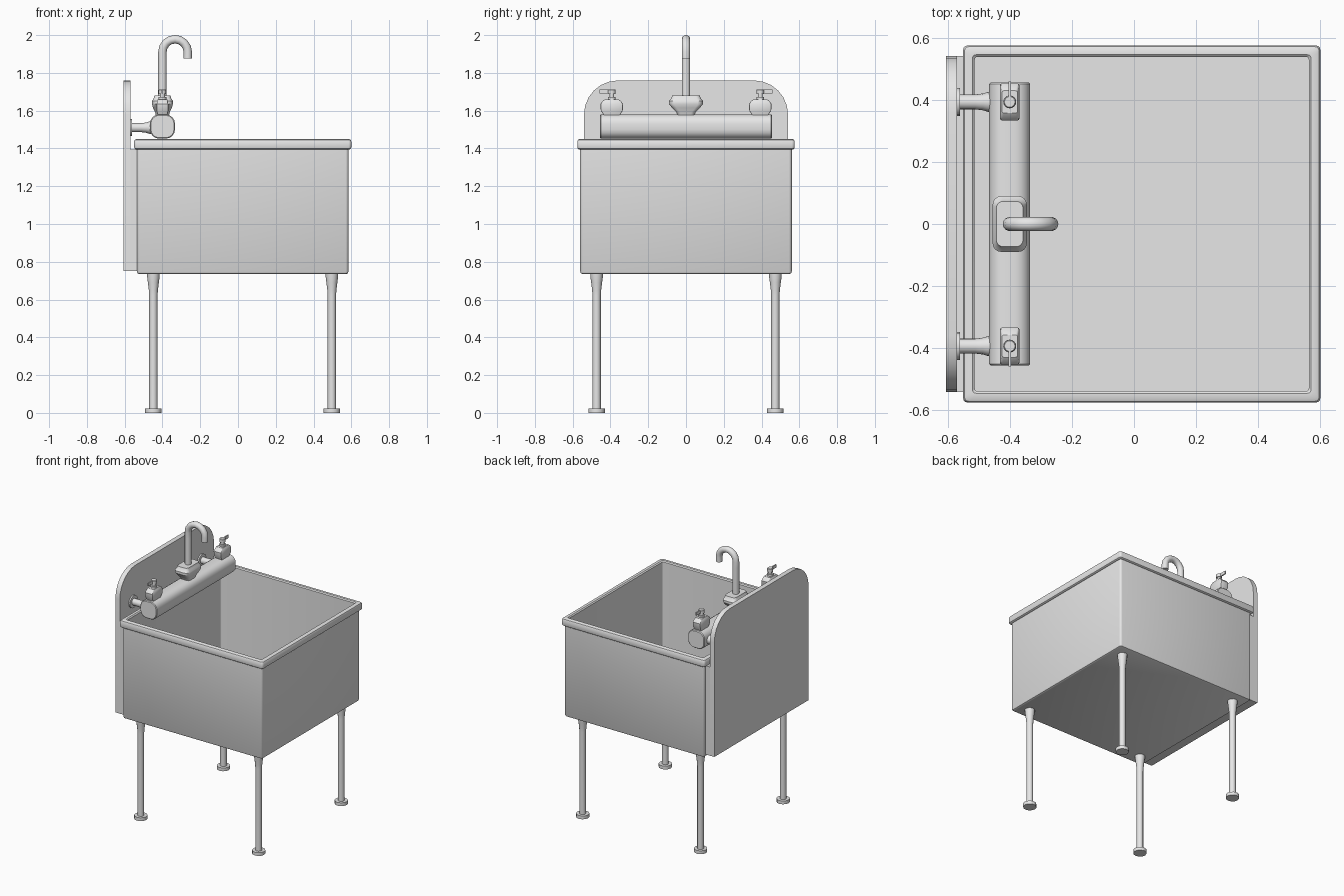
import bpy, bmesh, math
from mathutils import Vector, Matrix

if "Cube" in bpy.data.objects:
    bpy.data.objects.remove(bpy.data.objects["Cube"])

grey = bpy.data.materials.new("light grey")
grey.diffuse_color = (0.8, 0.8, 0.8, 1)
grey.use_nodes = True
grey.node_tree.nodes["Principled BSDF"].inputs["Base Color"].default_value = grey.diffuse_color


def loft(name, rings, matrix=Matrix(), angle=35):
    """Skin a list of equal-length point rings, capping both ends."""
    bm = bmesh.new()
    loops = [[bm.verts.new(matrix @ Vector(p)) for p in ring] for ring in rings]
    n = len(loops[0])
    for a, b in zip(loops, loops[1:]):
        for i in range(n):
            j = (i + 1) % n
            bm.faces.new((a[i], a[j], b[j], b[i]))
    bm.faces.new(loops[0][::-1])
    bm.faces.new(loops[-1])
    bmesh.ops.remove_doubles(bm, verts=bm.verts, dist=1e-5)
    bmesh.ops.recalc_face_normals(bm, faces=bm.faces)
    me = bpy.data.meshes.new(name)
    bm.to_mesh(me)
    bm.free()
    me.materials.append(grey)
    ob = bpy.data.objects.new(name, me)
    bpy.context.collection.objects.link(ob)
    bpy.ops.object.select_all(action='DESELECT')
    ob.select_set(True)
    bpy.context.view_layer.objects.active = ob
    bpy.ops.object.shade_smooth_by_angle(angle=math.radians(angle))
    return ob


def rect(z, hx, hy, r, seg=3):
    """Rounded rectangle ring at height z."""
    pts = []
    for k, (sx, sy) in enumerate(((1, 1), (-1, 1), (-1, -1), (1, -1))):
        for s in range(seg + 1):
            a = math.pi / 2 * (k + s / seg)
            pts.append((sx * (hx - r) + r * math.cos(a), sy * (hy - r) + r * math.sin(a), z))
    return pts


def lathe(name, profile, matrix, seg=4):
    """Turned part from (height, radius) pairs."""
    return loft(name, [rect(z, r, r, r, seg) for z, r in profile], matrix)


def box(name, x0, x1, y0, y1, z0, z1):
    c = Matrix.Translation(((x0 + x1) / 2, (y0 + y1) / 2, 0))
    hx, hy = (x1 - x0) / 2, (y1 - y0) / 2
    return loft(name, [[(-hx, -hy, z), (hx, -hy, z), (hx, hy, z), (-hx, hy, z)] for z in (z0, z1)], c)


# Basin: outer wall, rolled rim, inner wall and floor in one skin
R = 0.015
loft("basin", [
    rect(0.735, 0.548, 0.548, 0.01), rect(0.739, 0.556, 0.556, 0.014),
    rect(0.748, 0.56, 0.56, R), rect(1.395, 0.56, 0.56, R),
    rect(1.395, 0.567, 0.567, R), rect(1.40, 0.573, 0.573, R), rect(1.408, 0.575, 0.575, R),
    rect(1.437, 0.575, 0.575, R), rect(1.446, 0.571, 0.571, R), rect(1.45, 0.563, 0.563, R),
    rect(1.45, 0.545, 0.545, 0.012), rect(1.443, 0.538, 0.538, 0.01),
    rect(0.765, 0.538, 0.538, 0.01)], Matrix.Translation((0.025, 0, 0)))

# Splashback with rounded top corners, and the thicker block behind the basin
outline = [(-0.54, 0.752), (0.54, 0.752)]
for k, cy in ((0, 0.36), (1, -0.36)):
    for s in range(7):
        a = math.pi / 2 * (k + s / 6)
        outline.append((cy + 0.18 * math.cos(a), 1.58 + 0.18 * math.sin(a)))
loft("splashback", [[(x, y, z) for y, z in outline] for x in (-0.605, -0.57)], angle=20)
box("splashback_block", -0.57, -0.534, -0.54, 0.54, 0.752, 1.395)

# Legs with flared top and round foot
for lx, fx in ((-0.448, "back"), (0.497, "front")):
    for ly, sy in ((-0.473, "right"), (0.473, "left")):
        lathe(f"{fx}_{sy}_leg", [
            (0, 0.044), (0.024, 0.044), (0.024, 0.022), (0.62, 0.022), (0.65, 0.024),
            (0.69, 0.029), (0.72, 0.033), (0.74, 0.034)], Matrix.Translation((lx, ly, 0)), 3)

# Horizontal tap body
turn_y = Matrix.Translation((-0.40, 0, 1.516)) @ Matrix.Rotation(-math.pi / 2, 4, 'X')
loft("tap_body", [rect(y, 0.066 - d, 0.064 - d, 0.048 - d, 4) for y, d in
                  ((-0.456, 0.005), (-0.451, 0), (0.451, 0), (0.456, 0.005))], turn_y)

for s, side in ((-1, "right"), (1, "left")):
    y = s * 0.393
    # Wall connector with flange and flared end
    lathe(side + "_wall_connector", [
        (0, 0.045), (0.011, 0.045), (0.011, 0.024), (0.06, 0.024), (0.085, 0.027),
        (0.10, 0.032), (0.125, 0.034)],
        Matrix.Translation((-0.571, y, 1.51)) @ Matrix.Rotation(math.pi / 2, 4, 'Y'))
    # Valve housing, spindle and lever
    at = Matrix.Translation((-0.40, y, 0))
    loft(side + "_valve", [rect(z, hx, hy, 0.006, 2) for z, hx, hy in (
        (1.56, 0.025, 0.042), (1.58, 0.027, 0.045), (1.60, 0.031, 0.058),
        (1.635, 0.031, 0.06), (1.65, 0.028, 0.05), (1.66, 0.025, 0.036))], at)
    lathe(side + "_spindle", [
        (1.655, 0.021), (1.673, 0.021), (1.673, 0.013), (1.688, 0.013),
        (1.688, 0.02), (1.71, 0.02), (1.713, 0.017)], at)
    ya, yb = sorted((y + s * 0.01, y + s * 0.066))
    box(side + "_lever", -0.404, -0.396, ya, yb, 1.691, 1.713)

# Spout base
loft("spout_base", [rect(z, hx, hy, r, 4) for z, hx, hy, r in (
    (1.57, 0.034, 0.045, 0.02), (1.59, 0.038, 0.05, 0.022), (1.615, 0.05, 0.074, 0.025),
    (1.635, 0.055, 0.09, 0.028), (1.652, 0.055, 0.09, 0.028), (1.664, 0.047, 0.079, 0.025),
    (1.68, 0.043, 0.073, 0.022))], Matrix.Translation((-0.40, 0, 0)))

# Gooseneck spout: pipe swept up, over and down
path = [(-0.40, 1.67, 0), (-0.40, 1.87, 0)]
for i in range(9):
    a = math.pi * i / 8
    path.append((-0.333 - 0.067 * math.cos(a), 1.911 + 0.067 * math.sin(a), a))
path.append((-0.266, 1.876, math.pi))
rings = []
for px, pz, a in path:
    ring = []
    for k in range(14):
        t = 2 * math.pi * k / 14
        u, v = 0.0225 * math.cos(t), 0.0225 * math.sin(t)
        ring.append((px + u * math.cos(a), v, pz - u * math.sin(a)))
    rings.append(ring)
loft("spout", rings)
